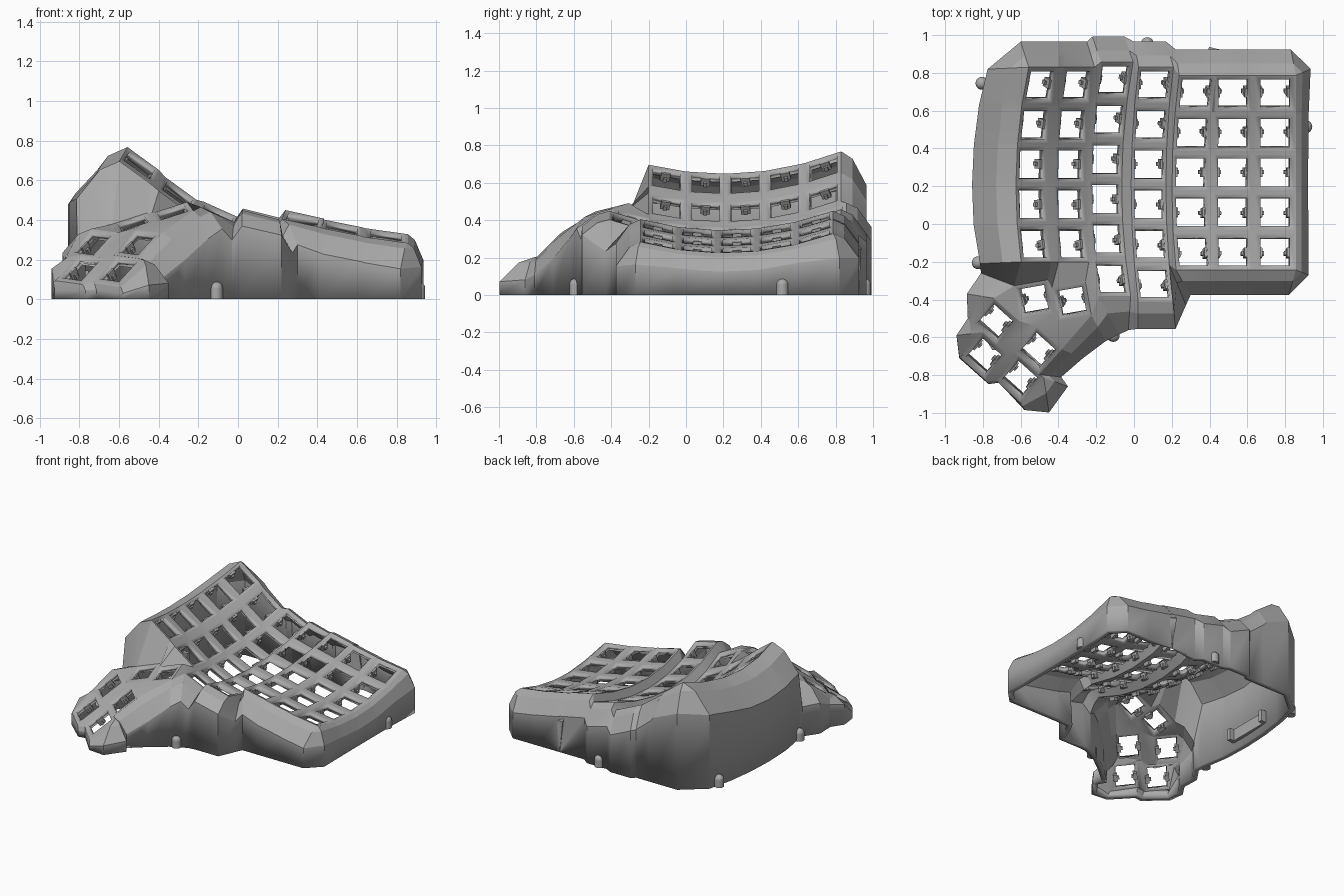
import bpy, bmesh, math
from mathutils import Vector, Matrix

old = bpy.data.objects.get("Cube")
if old:
    bpy.data.objects.remove(old)

grey = bpy.data.materials.new("printed grey")
grey.use_nodes = True
grey.diffuse_color = (0.4, 0.4, 0.4, 1)
grey.node_tree.nodes["Principled BSDF"].inputs["Base Color"].default_value = (0.4, 0.4, 0.4, 1)


def make_object(name, bm):
    mesh = bpy.data.meshes.new(name)
    bm.to_mesh(mesh)
    bm.free()
    mesh.materials.append(grey)
    ob = bpy.data.objects.new(name, mesh)
    bpy.context.collection.objects.link(ob)
    return ob


shell = bmesh.new()
key_frames = []


def face(*verts):
    unique = list(dict.fromkeys(verts))
    if len(unique) > 2:
        shell.faces.new(unique)


def add_key(surf, half, hole):
    """Square frame around one key hole; returns corners bl, br, tr, tl."""
    signs = ((-1, -1), (1, -1), (1, 1), (-1, 1))
    outer = [shell.verts.new(surf(i * half[0], j * half[1])) for i, j in signs]
    inner = [shell.verts.new(surf(i * hole[0], j * hole[1])) for i, j in signs]
    for i in range(4):
        j = (i + 1) % 4
        face(outer[i], outer[j], inner[j], inner[i])
    key_frames.append([v.co.copy() for v in inner])
    return outer


# Curved finger columns: x, mid height, slope, y shift, drift, half width, rows
columns = (
    (-.545, .59, -.73, 0, .17, .08, 5),
    (-.34, .44, -.73, 0, .13, .08, 5),
    (-.15, .325, -.45, .027, .14, .085, 6),
    (.077, .315, -.25, 0, .10, .092, 6),
    (.298, .325, -.22, -.043, .11, .097, 5),
    (.522, .28, -.2, -.043, .01, .097, 5),
    (.747, .24, -.14, -.043, 0, .11, 5),
)
L, R = [], []
for x, z, slope, shift, drift, half, rows in columns:
    left, right = [], []
    for r in range(rows):
        yc = .733 - .209 * r + shift

        def surf(a, b):
            y = yc + b
            return (x + a + drift * (y - .2) ** 2, y, z + slope * a + .3 * (y - .2) ** 2)

        hole = .078 / math.hypot(1, slope)
        bl, br, tr, tl = add_key(surf, (half, .097), (hole, .074))
        left += [tl, bl]
        right += [tr, br]
    for i in range(1, 2 * rows - 1, 2):
        face(left[i + 1], right[i + 1], right[i], left[i])
    L.append(left)
    R.append(right)
A, B, C, D, E, F, G = range(7)
for c in range(6):
    n = min(len(R[c]), len(L[c + 1]))
    for i in range(n - 1):
        face(R[c][i + 1], L[c + 1][i + 1], L[c + 1][i], R[c][i])
face(R[D][9], R[D][10], L[E][9])

# Thumb keys: x, y, z, turn in degrees, gradient
upper, lower = (.27, .3), (.41, .61)
thumb = []
for x, y, z, turn, grad in (
    (-.53, -.4, .385, 10, upper), (-.33, -.41, .44, 10, upper),
    (-.735, -.52, .28, -42, lower), (-.795, -.7, .15, -42, lower),
    (-.51, -.67, .28, -42, lower), (-.605, -.82, .145, -42, lower),
):
    co, si = math.cos(math.radians(turn)), math.sin(math.radians(turn))

    def surf(a, b):
        dx, dy = a * co - b * si, a * si + b * co
        return (x + dx, y + dy, z + grad[0] * dx + grad[1] * dy)

    thumb.append(add_key(surf, (.09, .09), (.067, .067)))
T0, T1, T2, T3, T4, T5 = thumb
BL, BR, TR, TL = range(4)

# Webs between the thumb keys
face(T0[BR], T1[BL], T1[TL], T0[TR])
for low, high in ((T3, T2), (T5, T4)):
    face(low[TL], low[TR], high[BR], high[BL])
for a, b in ((T2, T4), (T3, T5)):
    face(a[BR], b[BL], b[TL], a[TR])
face(T3[TR], T5[TL], T4[BL], T2[BR])
face(T2[TR], T0[BL], T0[TL], T2[TL])
face(T2[TR], T4[TL], T0[BR], T0[BL])
face(T4[TL], T4[TR], T1[BL], T0[BR])
face(T4[TR], T1[BR], T1[BL])
# Webs from the thumb cluster to the finger columns
face(T1[BR], L[C][11], L[C][10], T1[TR])
face(T1[TR], L[C][10], L[C][9], R[B][9])
face(T1[TL], T1[TR], R[B][9], L[B][9])
face(T1[TL], L[B][9], R[A][9], T0[TR])
face(T0[TL], T0[TR], R[A][9], L[A][9])

# Outer walls, counter-clockwise: plate corner, footprint x, y, shoulder drop
rim = [(L[D][11], .02, -.555, .08), (R[D][11], .22, -.555, .08),
       (R[D][10], .275, -.43, .11), (L[E][9], .3, -.375, .13)]
rim += [(v, v.co.x, -.375, .13) for v in (R[E][9], L[F][9], R[F][9], L[G][9])]
rim += [(R[G][9], .82, -.375, .13), (R[G][9], .925, -.27, .12)]
rim += [(v, .922 + .02 * (v.co.y - .2) ** 2, v.co.y, .1) for v in R[G][8:0:-1]]
rim += [(R[G][0], .935, .82, .13), (R[G][0], .83, .925, .13)]
rim += [(v, v.co.x, .925, .13) for v in (L[G][0], R[F][0], L[F][0], R[E][0])]
rim += [(L[E][0], .22, .925, .13), (R[D][0], .17, .965, .13), (L[D][0], .0, .965, .13),
        (R[C][0], -.05, .992, .13), (L[C][0], -.22, .992, .13), (R[B][0], -.25, .965, .13)]
rim += [(v, v.co.x, .965, .15) for v in (L[B][0], R[A][0])]
rim += [(L[A][0], -.6, .965, .18), (L[A][0], -.775, .82, .2)]
rim += [(v, -.857 + .2 * (v.co.y - .2) ** 2, v.co.y, .17) for v in L[A][1:9]]
rim += [(L[A][9], -.815, -.21, .19), (T0[TL], -.81, -.26, .15), (T2[TL], -.885, -.37, .12),
        (T2[BL], -.88, -.5, .05), (T3[TL], -.94, -.59, .07), (T3[BL], -.925, -.71, .05),
        (T3[BR], -.77, -.848, .03), (T5[BL], -.715, -.84, .04), (T5[BR], -.58, -.985, .04),
        (T5[TR], -.45, -.998, .13), (T5[TR], -.35, -.86, .12), (T4[BR], -.385, -.81, .1),
        (T4[TR], -.27, -.71, .14), (T1[BR], -.15, -.62, .14), (L[C][11], -.08, -.585, .11),
        (R[C][11], -.03, -.562, .09)]
strips = []
for v, x, y, drop in rim:
    top = v.co
    shoulder = max(top.z - drop, .03)
    mid = (top.x * .55 + x * .45, top.y * .55 + y * .45, top.z - .22 * (top.z - shoulder))
    strips.append([v] + [shell.verts.new(p) for p in (mid, (x, y, shoulder), (x, y, 0))])
for i, b in enumerate(strips):
    a = strips[i - 1]
    for k in range(3):
        face(b[k], a[k], a[k + 1], b[k + 1])

case = make_object("keyboard_case", shell)
solid = case.modifiers.new("wall thickness", "SOLIDIFY")
solid.thickness = .042
solid.offset = -1
bpy.context.view_layer.objects.active = case
case.select_set(True)
bpy.ops.object.shade_smooth_by_angle(angle=math.radians(15))

# Switch clips on both sides of every hole
clips = bmesh.new()
for bl, br, tr, tl in key_frames:
    u = (br - bl).normalized()
    n = u.cross(tl - bl).normalized()
    v = n.cross(u)
    for side, edge in ((-1, (bl + tl) / 2), (1, (br + tr) / 2)):
        for width, reach, depth, height in ((.05, .012, .04, .05), (.02, .024, .05, .025)):
            spot = edge - n * depth - u * side * (reach / 2 - .008)
            basis = Matrix((u, v, n)).transposed().to_4x4()
            size = Matrix.Diagonal((reach + .016, width, height, 1))
            bmesh.ops.create_cube(clips, size=1, matrix=Matrix.Translation(spot) @ basis @ size)
make_object("switch_clips", clips)

# Rounded screw posts along the foot of the wall
posts = bmesh.new()
for x, y in ((-.805, .745), (.07, .955), (.91, .515), (-.825, -.205), (-.11, -.59)):
    bmesh.ops.create_cone(posts, cap_ends=True, segments=20, radius1=.034, radius2=.034,
                          depth=.055, matrix=Matrix.Translation((x, y, .0275)))
    bmesh.ops.create_uvsphere(posts, u_segments=20, v_segments=12, radius=.034,
                              matrix=Matrix.Translation((x, y, .055)))
posts_ob = make_object("screw_posts", posts)
posts_ob.data.shade_smooth()
posts_ob.data.set_sharp_from_angle(angle=math.radians(40))

# Controller holder inside the left wall
holder = bmesh.new()
for y, length, depth in ((.3, .36, .025), (.13, .03, .06), (.47, .03, .06)):
    bmesh.ops.create_cube(holder, size=1, matrix=Matrix.Translation((-.815 + depth / 2, y, .1))
                          @ Matrix.Diagonal((depth, length, .09, 1)))
make_object("controller_holder", holder)
